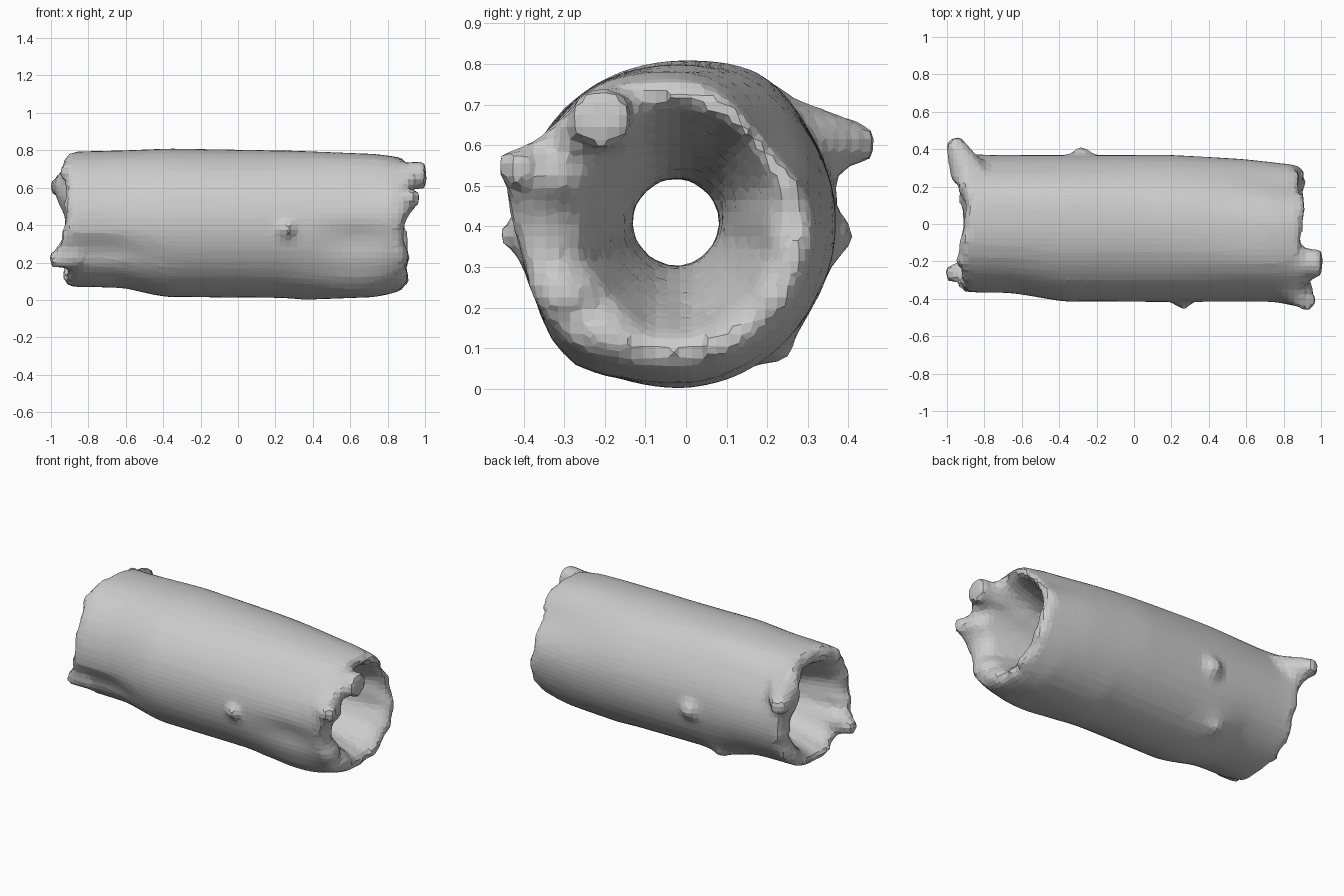
import bpy, bmesh, math, random
from mathutils import Vector

if "Cube" in bpy.data.objects:
    bpy.data.objects.remove(bpy.data.objects["Cube"])

random.seed(4)
N = 40
YC, ZC = -0.02, 0.41

# silhouette profiles along the trunk: (x, distance from the axis)
TOP = [(-0.94, .38), (-0.6, .388), (-0.36, .398), (0.3, .388), (0.75, .37), (0.92, .345)]
BOTTOM = [(-0.94, .34), (-0.62, .345), (-0.4, .395), (0.25, .40), (0.36, .41), (0.75, .395), (0.92, .35)]
BACK = [(-0.94, .40), (-0.8, .39), (0.2, .39), (0.6, .37), (0.92, .335)]
FRONT = [(-0.94, .345), (-0.65, .35), (-0.38, .395), (0.75, .40), (0.92, .415)]
# gentle swellings and grooves: x, angle, x spread, angle spread, height
BUMPS = [(0.65, 232, .25, 16, .035), (-0.42, -52, .12, 12, .02), (-0.95, 38, .10, 20, .03),
         (0.9, 162, .10, 14, .03), (0.65, 193, .2, 10, -.03), (-0.75, 205, .25, 10, -.03),
         (0.9, 40, .40, 26, -.055), (-0.6, 60, .8, 18, .025), (0.7, 118, .4, 16, .015)]
# end lobes: angle, spread, length
RIGHT_LOBES = [(127, 13, .07), (163, 10, .05), (75, 12, .01), (0, 20, -.01), (-40, 12, .01), (195, 12, -.03)]
LEFT_LOBES = [(28, 14, .05), (208, 13, .05), (120, 15, .015), (-60, 12, .02), (80, 14, -.02), (-20, 16, -.03)]


def interp(table, x):
    if x <= table[0][0]:
        return table[0][1]
    for (a, u), (b, v) in zip(table, table[1:]):
        if x <= b:
            return u + (v - u) * (x - a) / (b - a)
    return table[-1][1]


def gap(a, b):
    return (a - b + 180) % 360 - 180


def outer(x, deg, scale=1.0):
    t = math.radians(deg)
    c, s = math.cos(t), math.sin(t)
    y = c * interp(BACK if c > 0 else FRONT, x)
    z = s * interp(TOP if s > 0 else BOTTOM, x)
    for bx, ba, sx, sa, h in BUMPS:
        k = h * math.exp(-((x - bx) / sx) ** 2 - (gap(deg, ba) / sa) ** 2)
        y += k * c
        z += k * s
    return Vector((x, YC + y * scale, ZC + z * scale))


def end_length(deg, lobes):
    return sum(h * math.exp(-(gap(deg, a) / w) ** 2) for a, w, h in lobes) + random.uniform(-.02, .02)


degs = [i * 360 / N for i in range(N)]
right = [0.905 + end_length(d, RIGHT_LOBES) for d in degs]
left = [-0.93 - end_length(d, LEFT_LOBES) for d in degs]
wob = [random.uniform(-.02, .02) for d in degs]


def bore(x, f, i):
    """Point on the hollow: narrow in the middle, flaring to an upright oval mouth."""
    t = math.radians(degs[i])
    flare = abs(f) ** 1.9
    ry, rz = .108 + .125 * flare, .108 + .165 * flare
    w = wob[i] * .6 * abs(f)
    return Vector((x, -0.025 + (ry + w) * math.cos(t), ZC + (rz + w) * math.sin(t)))


# hollow trunk: rings run along the bark, over the rim and back through the bore
rings = []
M = 24
for j in range(M + 1):
    f = j / M
    rings.append([outer((left[i] + .03) * (1 - f) + (right[i] - .03) * f, d) for i, d in enumerate(degs)])


def rim(ends, sign):
    out = []
    for back, mix in ((.004, .25), (.0, .5), (.025, .8)):
        ring = []
        for i, d in enumerate(degs):
            x = ends[i] - sign * back
            ring.append(outer(x, d).lerp(bore(x, 1, i), mix))
        out.append(ring)
    return out


rings += rim(right, 1)
K = 18
for j in range(K + 1):
    f = 1 - 2 * j / K
    rings.append([bore(f * ((right[i] - .06) if f > 0 else -(left[i] + .06)), f, i) for i in range(N)])
rings += rim(left, -1)[::-1]

bm = bmesh.new()
vs = [[bm.verts.new(p) for p in ring] for ring in rings]
for j in range(len(vs)):
    a, b = vs[j], vs[(j + 1) % len(vs)]
    for i in range(N):
        k = (i + 1) % N
        bm.faces.new((a[i], a[k], b[k], b[i]))


def stub(p0, p1, r0, r1):
    p0, p1 = Vector(p0), Vector(p1)
    d = p1 - p0
    m = d.to_track_quat('Z', 'Y').to_matrix().to_4x4()
    m.translation = (p0 + p1) / 2
    bmesh.ops.create_cone(bm, cap_ends=True, segments=8, radius1=r0, radius2=r1, depth=d.length, matrix=m)


# broken branch stub and splinters at the ends
stub((.66, -.19, .64), (1.005, -.21, .67), .085, .077)
stub((.82, -.32, .53), (.955, -.44, .55), .09, .045)
stub((-.88, .26, .61), (-.97, .455, .605), .11, .045)
stub((-.87, -.25, .24), (-1.005, -.27, .21), .08, .04)
# small knots on the bark
stub((.24, -.33, .38), (.27, -.46, .38), .12, .015)
stub((-.28, .31, .38), (-.28, .415, .38), .13, .02)
stub((-.42, .18, .15), (-.40, .25, .08), .12, .03)

bmesh.ops.recalc_face_normals(bm, faces=bm.faces)
mesh = bpy.data.meshes.new("hollow_trunk")
bm.to_mesh(mesh)
bm.free()
trunk = bpy.data.objects.new("hollow_trunk", mesh)
bpy.context.collection.objects.link(trunk)

# fuse the stubs and knots into the bark and soften the joins
fuse = trunk.modifiers.new("fuse", 'REMESH')
fuse.mode = 'VOXEL'
fuse.voxel_size = .03
soft = trunk.modifiers.new("soften", 'SMOOTH')
soft.factor = .25
soft.iterations = 1
